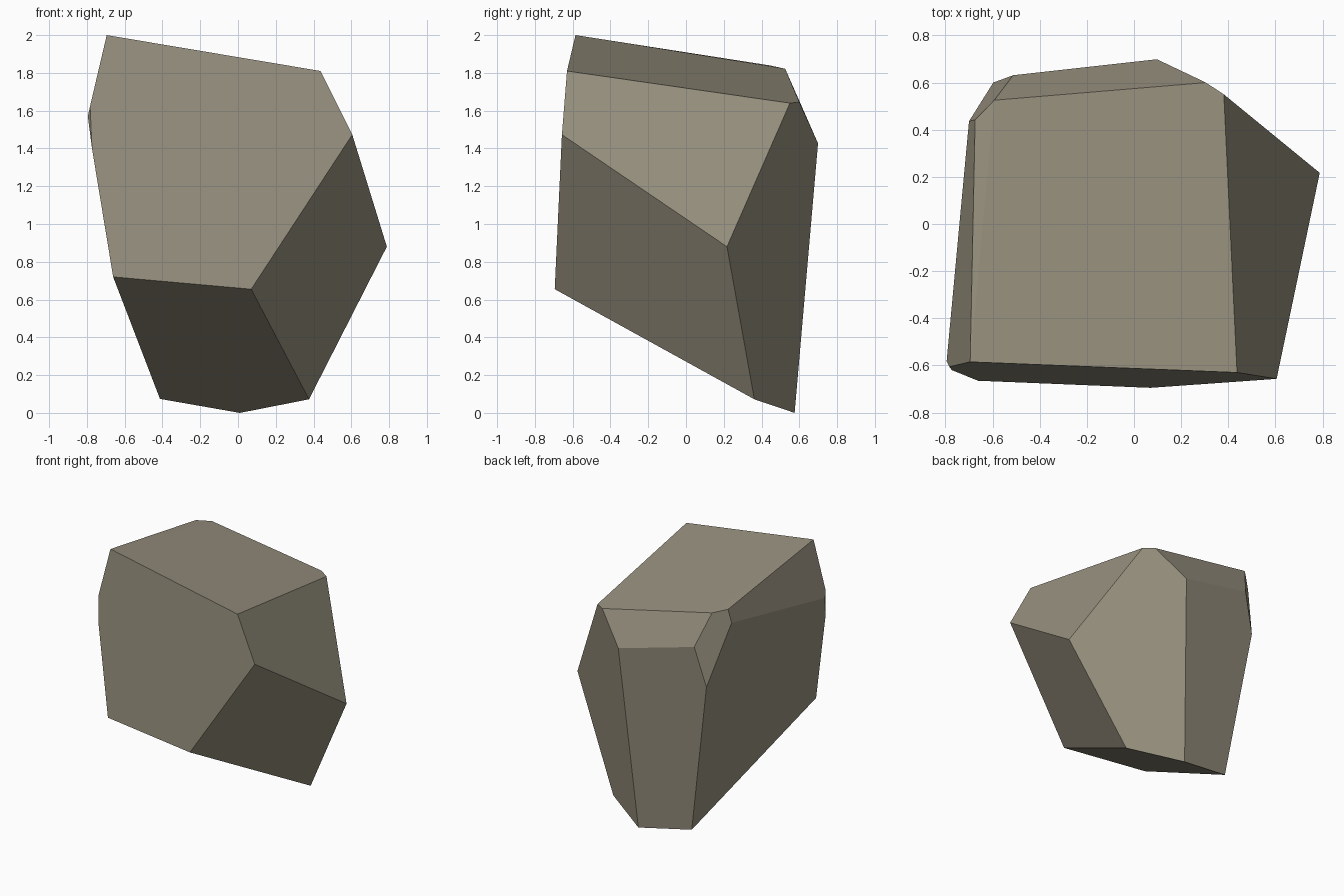
import bpy, bmesh, math

if "Cube" in bpy.data.objects:
    bpy.data.objects.remove(bpy.data.objects["Cube"])

# Stone colour
stone = bpy.data.materials.new("stone grey")
stone.diffuse_color = (0.31, 0.28, 0.21, 1)
stone.use_nodes = True
stone.node_tree.nodes["Principled BSDF"].inputs["Base Color"].default_value = stone.diffuse_color

# Corner points of the chiselled boulder, grouped by region
top_rim = [(-.695, -.585, 2.0), (.437, -.63, 1.81), (.381, .55, 1.64),
           (.305, .60, 1.645), (-.593, .525, 1.822), (-.674, .442, 1.84)]
back_bevel = [(-.70, .436, 1.738), (-.597, .60, 1.269),
              (-.513, .631, 1.574), (.097, .699, 1.427)]
left_chip = [(-.783, -.606, 1.625), (-.795, -.583, 1.57), (-.773, -.62, 1.40)]
right_side = [(.605, -.657, 1.473), (.788, .217, .88)]
underside = [(.07, -.695, .655), (-.661, -.665, .72), (-.413, .519, .074),
             (.01, .575, 0), (.376, .362, .072)]

# Boulder: convex hull of the corners, nearly flat triangles merged
bm = bmesh.new()
for p in top_rim + back_bevel + left_chip + right_side + underside:
    bm.verts.new(p)
bmesh.ops.convex_hull(bm, input=bm.verts[:])
bmesh.ops.dissolve_limit(bm, angle_limit=math.radians(3),
                         verts=bm.verts[:], edges=bm.edges[:])
bmesh.ops.recalc_face_normals(bm, faces=bm.faces[:])
mesh = bpy.data.meshes.new("boulder")
bm.to_mesh(mesh)
bm.free()
mesh.materials.append(stone)
bpy.context.collection.objects.link(bpy.data.objects.new("boulder", mesh))
